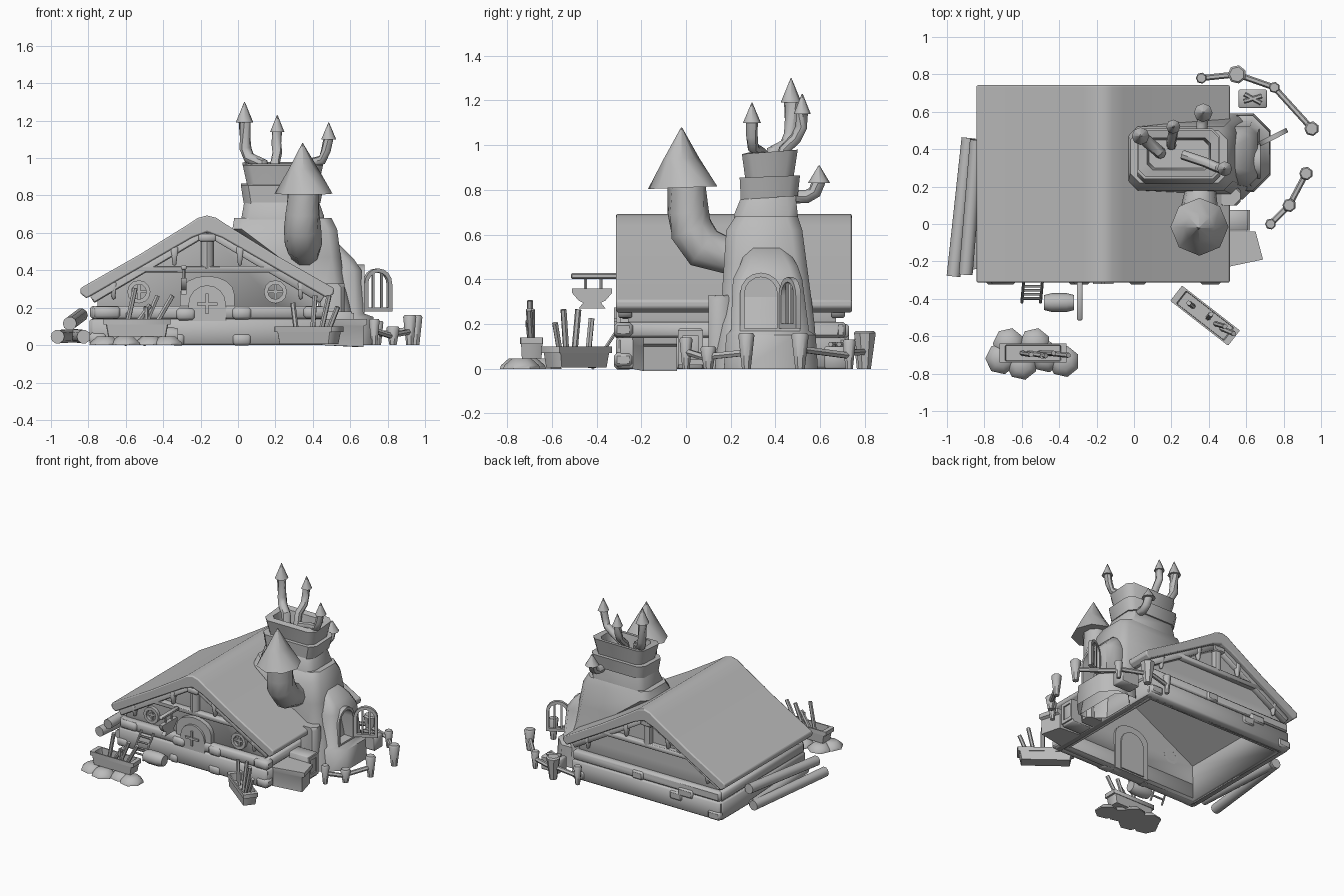
import bpy, bmesh, math, random
from mathutils import Vector, Matrix, Euler

random.seed(4)
if "Cube" in bpy.data.objects:
    bpy.data.objects.remove(bpy.data.objects["Cube"], do_unlink=True)

clay = bpy.data.materials.new("plain_grey")
clay.use_nodes = True
clay.diffuse_color = (0.5, 0.5, 0.5, 1)
clay.node_tree.nodes["Principled BSDF"].inputs["Base Color"].default_value = (0.5, 0.5, 0.5, 1)


def finish(name, bm):
    bmesh.ops.recalc_face_normals(bm, faces=bm.faces)
    me = bpy.data.meshes.new(name)
    bm.to_mesh(me)
    bm.free()
    me.materials.append(clay)
    ob = bpy.data.objects.new(name, me)
    bpy.context.collection.objects.link(ob)
    return ob


def loft(name, rings, closed=False):
    """Skin a list of equal-length point rings."""
    bm = bmesh.new()
    vs = [[bm.verts.new(p) for p in r] for r in rings]
    n = len(vs[0])
    for a, b in zip(vs, vs[1:] + vs[:1] if closed else vs[1:]):
        for i in range(n):
            bm.faces.new((a[i], a[(i + 1) % n], b[(i + 1) % n], b[i]))
    if not closed:
        bm.faces.new(vs[0])
        bm.faces.new(vs[-1])
    return finish(name, bm)


def open_bottom(ob):
    bm = bmesh.new()
    bm.from_mesh(ob.data)
    low = [f for f in bm.faces if f.normal.z < -0.9 and f.calc_center_median().z < 0.01]
    bmesh.ops.delete(bm, geom=low, context="FACES")
    bm.to_mesh(ob.data)
    bm.free()


def tube(name, pts, radii, sides=8):
    pts = [Vector(p) for p in pts]
    if not isinstance(radii, (list, tuple)):
        radii = [radii] * len(pts)
    rings = []
    for i, p in enumerate(pts):
        d = (pts[min(i + 1, len(pts) - 1)] - pts[max(i - 1, 0)]).normalized()
        q = d.to_track_quat("Z", "Y")
        rings.append([p + q @ Vector((radii[i] * math.cos(t), radii[i] * math.sin(t), 0))
                      for t in (math.tau * k / sides for k in range(sides))])
    return loft(name, rings)


def box(name, c, s, rot=(0, 0, 0), top=1.0, bevel=0.006):
    bm = bmesh.new()
    bmesh.ops.create_cube(bm, size=1)
    for v in bm.verts:
        k = top if v.co.z > 0 else 1
        v.co = Vector((v.co.x * s[0] * k, v.co.y * s[1] * k, v.co.z * s[2]))
    if bevel:
        bmesh.ops.bevel(bm, geom=bm.edges[:], offset=bevel, segments=1, affect="EDGES")
    bmesh.ops.transform(bm, verts=bm.verts, matrix=Matrix.Translation(c) @ Euler(rot).to_matrix().to_4x4())
    return finish(name, bm)


def slab_y(name, prof, y0, y1):
    return loft(name, [[(x, y, z) for x, z in prof] for y in (y0, y1)])


def arch(hw, z0, z1, rise=1.0, n=8):
    """Arched outline centred on zero."""
    h = hw * rise
    return [(-hw, z0)] + [(-hw * math.cos(math.pi * k / n), z1 - h + h * math.sin(math.pi * k / n))
                          for k in range(n + 1)] + [(hw, z0)]


def octagon(x0, x1, y0, y1, z, c=0.04, tilt=0.0):
    pts = [(x0 + c, y0), (x1 - c, y0), (x1, y0 + c), (x1, y1 - c),
           (x1 - c, y1), (x0 + c, y1), (x0, y1 - c), (x0, y0 + c)]
    return [(x, y, z + tilt * (y - (y0 + y1) / 2)) for x, y in pts]


# House shell, open underneath
RX = -0.165
shell = slab_y("house_walls", [(-0.75, 0), (0.42, 0), (0.42, 0.29), (RX, 0.61), (-0.75, 0.29)], -0.26, 0.67)
open_bottom(shell)
mod = shell.modifiers.new("thickness", "SOLIDIFY")
mod.thickness = 0.04

# Roof with a softened ridge and eaves
half = [(0.645, 0.25), (0.677, 0.275), (0.677, 0.305), (0.36, 0.485), (0.11, 0.64), (0.05, 0.68)]
top = [(RX - x, z) for x, z in half] + [(RX, 0.693)] + [(RX + x, z) for x, z in half[::-1]]
under = [(RX + 0.08, 0.575), (RX, 0.605), (RX - 0.08, 0.575)]
roof = slab_y("roof", top + under, -0.313, 0.742)
mod = roof.modifiers.new("soft_edges", "BEVEL")
mod.width, mod.segments, mod.limit_method = 0.008, 2, "ANGLE"

# Base course, beams and gable timbers
for side, y, s in (("front", -0.272, -1), ("back", 0.68, 1)):
    box(side + "_lower_wall", (-0.165, y, 0.07), (1.24, 0.08, 0.14), bevel=0.012)
    box(side + "_upper_course", (-0.165, y, 0.175), (1.23, 0.07, 0.07), bevel=0.012)
    box(side + "_tie_beam", (RX, y, 0.405), (0.84, 0.06, 0.035))
    tube(side + "_king_post", [(RX, y, 0.41), (RX, y, 0.6)], 0.034)
    box(side + "_post_cap", (RX, y, 0.575), (0.09, 0.08, 0.04))
    for m in (-1, 1):
        box(side + "_bracket", (RX + m * 0.175, y + s * 0.015, 0.475), (0.04, 0.05, 0.1), (math.pi, 0, 0), 0.5)
        box(side + "_eave_bracket", (RX + m * 0.5, y + s * 0.01, 0.29), (0.035, 0.05, 0.09), (math.pi, 0, 0), 0.5)
        box(side + "_rafter", (RX + m * 0.31, y, 0.425), (0.71, 0.06, 0.045), (0, m * 0.535, 0))
for side, x in (("left", 0.43), ("right", -0.765)):
    box(side + "_lower_wall", (x, 0.2, 0.07), (0.06, 1.0, 0.14), bevel=0.012)
    box(side + "_upper_course", (x, 0.2, 0.175), (0.05, 0.98, 0.07), bevel=0.012)

# Corner stones and odd stones in the walls
for x, z, w in [(-0.7, 0.175, 0.14), (-0.75, 0.035, 0.09), (-0.28, 0.165, 0.1), (0.02, 0.17, 0.1),
                (0.02, 0.03, 0.1), (0.41, 0.175, 0.12), (0.42, 0.04, 0.1), (-0.32, 0.03, 0.07)]:
    box("front_stone", (x, -0.28, z), (w, 0.085, 0.065), bevel=0.015)
for x, z, w in [(-0.74, 0.035, 0.1), (-0.5, 0.14, 0.12), (-0.42, 0.1, 0.1), (-0.1, 0.17, 0.09), (0.4, 0.04, 0.1)]:
    box("back_stone", (x, 0.69, z), (w, 0.08, 0.06), bevel=0.01)

# Front door with a small cross window
slab_y("door_surround", [(RX + x, z) for x, z in arch(0.145, 0, 0.37, 0.65)], -0.295, -0.22)
slab_y("door_panel", [(RX + x, z) for x, z in arch(0.1, 0.01, 0.32)], -0.31, -0.21)


def round_window(name, x, z, r, y):
    rings = [[(x + (r + a) * math.cos(t), y + b, z + (r + a) * math.sin(t))
              for a, b in ((-0.01, -0.02), (0.012, -0.02), (0.012, 0.03), (-0.01, 0.03))]
             for t in (math.tau * k / 12 for k in range(12))]
    loft(name + "_frame", rings, closed=True)
    box(name + "_bar", (x, y, z), (2 * r, 0.02, 0.015), bevel=0)
    box(name + "_mullion", (x, y, z), (0.015, 0.02, 2 * r), bevel=0)


round_window("right_window", -0.53, 0.285, 0.05, -0.265)
round_window("left_window", 0.2, 0.285, 0.05, -0.265)
for s in ((0.11, 0.02, 0.015), (0.015, 0.02, 0.11)):
    box("door_cross", (RX, -0.312, 0.22), s, bevel=0)

# Hanging cauldron sign
box("sign_arm", (-0.29, -0.41, 0.415), (0.03, 0.21, 0.025))
pot = [(-0.51, 0.36), (-0.33, 0.36), (-0.33, 0.34), (-0.36, 0.305), (-0.38, 0.295), (-0.36, 0.27),
       (-0.48, 0.27), (-0.46, 0.295), (-0.48, 0.305), (-0.51, 0.34)]
loft("sign_board", [[(x, y, z) for y, z in pot] for x in (-0.305, -0.275)])
for y in (-0.45, -0.38):
    tube("sign_hook", [(-0.29, y, 0.35), (-0.29, y, 0.42)], 0.008, 6)

# Tapered hearth tower with stacked chimney sections
tower = loft("hearth_tower", [octagon(*r, 0.05) for r in [
    (0.43, 0.63, 0.13, 0.59, 0), (0.43, 0.6, 0.145, 0.575, 0.2), (0.41, 0.57, 0.16, 0.56, 0.32),
    (0.17, 0.55, 0.17, 0.54, 0.47), (-0.03, 0.53, 0.18, 0.52, 0.62), (-0.02, 0.5, 0.22, 0.5, 0.68)]])
open_bottom(tower)
loft("chimney_lower", [octagon(0.02, 0.46, 0.215, 0.5, 0.65), octagon(0.02, 0.46, 0.215, 0.5, 0.69),
                       octagon(0.035, 0.43, 0.25, 0.49, 0.775)])
loft("chimney_middle", [octagon(0.03, 0.44, 0.245, 0.5, 0.765, tilt=0.06), octagon(0.015, 0.46, 0.24, 0.51, 0.86, tilt=0.04)])
loft("chimney_crown", [octagon(0.05, 0.43, 0.265, 0.48, 0.85), octagon(0.025, 0.455, 0.25, 0.5, 0.97, tilt=0.08),
                       octagon(0.07, 0.41, 0.29, 0.46, 0.97, 0.03), octagon(0.08, 0.4, 0.3, 0.45, 0.88, 0.03)])


# Bent pipes with cone caps
def pipe(name, pts, r, cone_r, cone_h, sides=8):
    tube(name, pts, r, sides)
    x, y, z = pts[-1]
    tube(name + "_cap", [(x, y, z - 0.01), (x, y, z + cone_h)], [cone_r, 0.002], sides)


pipe("tall_pipe", [(0.14, 0.38, 0.9), (0.13, 0.39, 0.97), (0.06, 0.45, 1.0), (0.04, 0.47, 1.05), (0.035, 0.47, 1.2)], 0.032, 0.047, 0.1)
pipe("back_pipe", [(0.2, 0.42, 0.9), (0.2, 0.44, 0.98), (0.21, 0.49, 1.03), (0.205, 0.515, 1.08), (0.21, 0.52, 1.15)], 0.026, 0.038, 0.08)
pipe("left_pipe", [(0.26, 0.37, 0.93), (0.38, 0.33, 0.97), (0.45, 0.3, 0.99), (0.47, 0.295, 1.04), (0.485, 0.295, 1.11)], 0.026, 0.04, 0.08)
pipe("side_pipe", [(0.36, 0.48, 0.77), (0.365, 0.54, 0.77), (0.37, 0.575, 0.79), (0.37, 0.595, 0.84)], 0.03, 0.05, 0.07)
tube("flue", [(0.36, 0.27, 0.48), (0.355, 0.17, 0.51), (0.35, 0.08, 0.54), (0.345, 0.025, 0.62), (0.345, 0.01, 0.7), (0.35, 0.0, 0.84)],
     [0.08, 0.085, 0.1, 0.1, 0.093, 0.085], 10)
tube("flue_cap", [(0.35, -0.015, 0.81), (0.35, -0.02, 0.94), (0.345, -0.02, 1.08)], [0.155, 0.08, 0.002])

# Oven bulge with an arched niche
oven = loft("oven", [octagon(*r) for r in [
    (0.46, 0.73, 0.17, 0.59, 0, 0.09), (0.46, 0.725, 0.18, 0.58, 0.15, 0.09), (0.46, 0.67, 0.2, 0.55, 0.17),
    (0.46, 0.66, 0.21, 0.52, 0.4), (0.46, 0.62, 0.24, 0.5, 0.46), (0.46, 0.54, 0.27, 0.45, 0.54, 0.03)]])
cutter = loft("niche_cutter", [[(x, 0.335 + y, z) for y, z in arch(0.075, 0.18, 0.41)] for x in (0.57, 0.9)])
mod = oven.modifiers.new("niche", "BOOLEAN")
mod.operation, mod.object = "DIFFERENCE", cutter
bpy.context.view_layer.objects.active = oven
bpy.ops.object.modifier_apply(modifier="niche")
bpy.data.objects.remove(cutter, do_unlink=True)
open_bottom(oven)


def arch_frame(name, hw, z0, z1, t, d):
    inner, outer = arch(hw - t, z0 + t, z1 - t), arch(hw, z0, z1)
    return loft(name, [[(a[0], -d, a[1]), (b[0], -d, b[1]), (b[0], d, b[1]), (a[0], d, a[1])]
                       for a, b in zip(inner, outer)], closed=True)


surround = arch_frame("niche_surround", 0.093, 0.16, 0.43, 0.02, 0.02)
surround.matrix_world = Matrix.Translation((0.655, 0.335, 0)) @ Matrix.Rotation(math.pi / 2, 4, "Z")
shutter = [arch_frame("oven_shutter", 0.083, 0.18, 0.41, 0.022, 0.013)]
shutter += [box("shutter_bar", (x, 0, 0.29), (0.012, 0.012, 0.2), bevel=0) for x in (-0.025, 0.025)]
for ob in shutter:
    ob.matrix_world = Matrix.Translation((0.745, 0.465, 0)) @ Matrix.Rotation(0.47, 4, "Z")

# Side buttress, cellar hatch, cupboard and wood box
loft("buttress", [octagon(0.44, 0.57, 0.1, 0.2, z, c) for z, c in ((0, 0.02), (0.31, 0.02), (0.33, 0.035))])
loft("cellar_hatch", [[(0.45, -0.24, z), (0.69 - k, -0.19, z - k * 0.5), (0.65 - k, -0.04, z - k * 0.5), (0.45, -0.04, z)]
                      for z, k in ((0, 0.02), (0.11, 0.02), (0.11, 0), (0.14, 0))])
box("cupboard", (0.53, 0.02, 0.09), (0.16, 0.11, 0.18))
for z in (0.03, 0.16):
    box("cupboard_rail", (0.61, 0.02, z), (0.02, 0.11, 0.025), bevel=0)
for y in (-0.025, 0.065):
    box("cupboard_stile", (0.61, y, 0.095), (0.02, 0.02, 0.15), bevel=0)
box("wood_box", (0.635, 0.67, 0.05), (0.15, 0.1, 0.1))
for a in (0.3, -0.5):
    tube("kindling", [Vector((0.635, 0.67, 0.11)) + Vector((m * 0.05 * math.cos(a), m * 0.05 * math.sin(a), 0)) for m in (-1, 1)], 0.012, 6)


# Planters with loose sticks, given as start, lean and height
def planter(name, x, y, z, length, width, ang, sticks):
    place = Matrix.Translation((x, y, z)) @ Matrix.Rotation(ang, 4, "Z")
    def ring(k, h, c=0.004):
        return octagon(-length * k / 2, length * k / 2, -width * k / 2, width * k / 2, h, c)
    parts = [loft(name, [ring(0.88, 0), ring(0.95, 0.065), ring(1.03, 0.065), ring(1.03, 0.095), ring(0.85, 0.095), ring(0.82, 0.04)])]
    for u, lean, h in sticks:
        parts.append(tube(name + "_stick", [(u, 0, 0.03), (u + lean, random.uniform(-0.02, 0.03), h)], 0.014, 6))
    for ob in parts:
        ob.matrix_world = place


planter("right_planter", -0.54, -0.69, 0.045, 0.35, 0.1, 0,
        [(-0.06, 0.05, 0.26), (-0.03, 0.1, 0.17), (0.03, 0.08, 0.22), (0.08, 0.11, 0.22), (0.05, 0.0, 0.16)])
planter("left_planter", 0.38, -0.49, 0.005, 0.38, 0.1, -0.66,
        [(-0.08, -0.03, 0.22), (0.02, 0.0, 0.26), (0.07, 0.05, 0.26), (0.11, 0.07, 0.2)])
for x, y in [(-0.71, -0.72), (-0.6, -0.75), (-0.47, -0.71), (-0.375, -0.735), (-0.67, -0.64), (-0.53, -0.64)]:
    tube("flat_rock", [(x, y, 0), (x, y, 0.015), (x, y, 0.045)], [0.085, 0.08, 0.045], 7)

# Barrel and short leaning ladder
tube("barrel", [(-0.48, -0.42, 0.05), (-0.44, -0.42, 0.05), (-0.36, -0.42, 0.05), (-0.32, -0.42, 0.05)], [0.04, 0.05, 0.05, 0.04], 10)
for x in (-0.6, -0.5):
    tube("ladder_rail", [(x, -0.42, 0), (x + 0.01, -0.31, 0.17)], 0.008, 6)
for k in (0.2, 0.4, 0.6, 0.8):
    tube("ladder_rung", [(x + k * 0.01, -0.42 + k * 0.11, k * 0.17) for x in (-0.6, -0.5)], 0.007, 6)

# Log pile
for a, b in [((-0.965, -0.28, 0.045), (-0.885, 0.46, 0.05)), ((-0.825, -0.24, 0.045), (-0.87, 0.44, 0.05)),
             ((-0.9, -0.27, 0.115), (-0.84, 0.45, 0.16))]:
    tube("log", [a, b], 0.037, 10)


# Garden fences with top-heavy posts
def fence(name, posts):
    for x, y, h, r in posts:
        tube(name + "_post", [(x, y, 0), (x, y, h - 0.01), (x, y, h)], [r * 0.55, r, r * 0.8], 7)
    for (ax, ay, ah, ar), (bx, by, bh, br) in zip(posts, posts[1:]):
        tube(name + "_rail", [(ax, ay, ah * 0.45), (bx, by, bh * 0.55)], 0.016, 6)


fence("back_fence", [(0.36, 0.78, 0.14, 0.03), (0.55, 0.8, 0.17, 0.05), (0.75, 0.73, 0.13, 0.03), (0.95, 0.51, 0.16, 0.04)])
fence("side_fence", [(0.92, 0.27, 0.16, 0.037), (0.83, 0.1, 0.1, 0.037), (0.73, 0.0, 0.14, 0.03)])

# Smooth curved parts, keeping hard edges
for ob in bpy.context.collection.objects:
    ob.select_set(ob.type == "MESH")
bpy.context.view_layer.objects.active = oven
bpy.ops.object.shade_smooth_by_angle(angle=math.radians(45))
